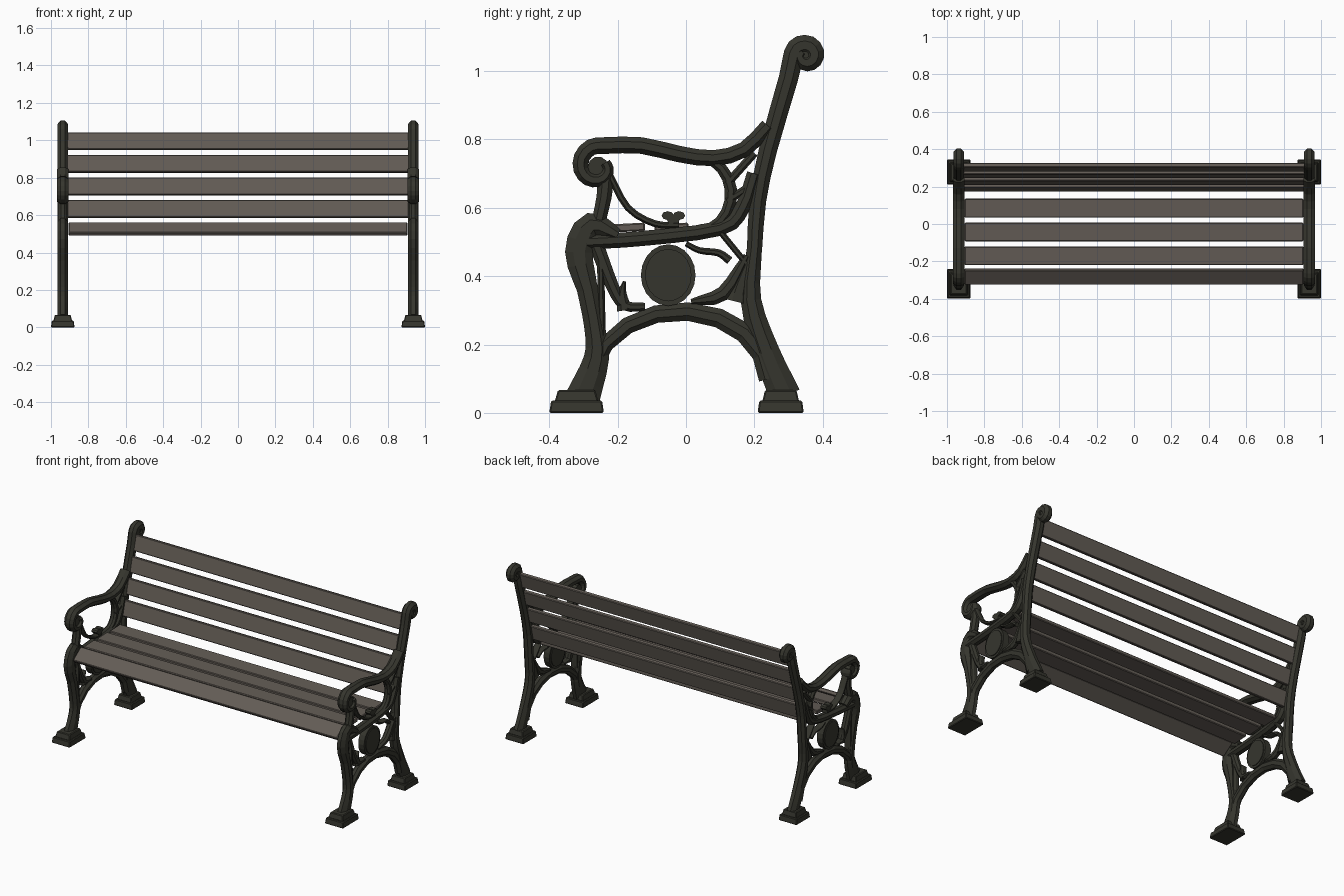
import bpy, bmesh, math
from mathutils import Vector, Matrix

cube = bpy.data.objects.get("Cube")
if cube:
    bpy.data.objects.remove(cube, do_unlink=True)


def material(name, rgb):
    mat = bpy.data.materials.new(name)
    mat.use_nodes = True
    mat.diffuse_color = (*rgb, 1)
    mat.node_tree.nodes["Principled BSDF"].inputs["Base Color"].default_value = (*rgb, 1)
    return mat


IRON = material("dark_iron", (.036, .036, .027))
WOOD = material("weathered_wood", (.125, .108, .092))
FRAME_X = .937


def finish(name, bm, mat):
    bmesh.ops.recalc_face_normals(bm, faces=bm.faces)
    mesh = bpy.data.meshes.new(name)
    bm.to_mesh(mesh)
    bm.free()
    mesh.materials.append(mat)
    obj = bpy.data.objects.new(name, mesh)
    bpy.context.collection.objects.link(obj)
    return obj


def mirrored(obj):
    # The other end frame is a mirror image across x = 0
    obj.modifiers.new("other_side", 'MIRROR').use_axis[0] = True


def arc(center, radii, start, sweep, shrink=1, count=9):
    # Elliptical arc in the y-z plane; shrinking radii make a spiral
    points = []
    for i in range(count):
        t = i / (count - 1)
        angle = math.radians(start + sweep * t)
        scale = 1 + (shrink - 1) * t
        points.append((center[0] + radii[0] * scale * math.cos(angle),
                       center[1] + radii[1] * scale * math.sin(angle)))
    return points


def smooth_path(points, steps):
    # Catmull-Rom curve through the points
    p = [Vector(q) for q in points]
    p = [2 * p[0] - p[1]] + p + [2 * p[-1] - p[-2]]
    out = []
    for a, b, c, d in zip(p, p[1:], p[2:], p[3:]):
        for i in range(steps):
            t = i / steps
            out.append(b + (c - a) * t / 2 + (a - 2.5 * b + 2 * c - d / 2) * t ** 2
                       + (3 * b - a - 3 * c + d) * t ** 3 / 2)
    return out + [p[-2]]


def casting(name, points, start, end, bulge=0, depth=.02, steps=3):
    # Chamfered iron bar: half width runs from start to end, swelling midway
    path = smooth_path(points, steps)
    last = len(path) - 1
    corners = [math.radians(45 * k + 22.5) for k in range(8)]
    round_out = 1 / math.cos(corners[0])
    bm = bmesh.new()
    rings = []
    for i, q in enumerate(path):
        t = i / last
        along = path[min(i + 1, last)] - path[max(i - 1, 0)]
        normal = Vector((-along.y, along.x)).normalized()
        width = start + (end - start) * t + bulge * math.sin(math.pi * t)
        ring = []
        for angle in corners:
            side = q + normal * width * round_out * math.cos(angle)
            x = FRAME_X + depth * round_out * math.sin(angle)
            ring.append(bm.verts.new((x, *side)))
        rings.append(ring)
    for a, b in zip(rings, rings[1:]):
        for k in range(8):
            bm.faces.new((a[k], a[k - 1], b[k - 1], b[k]))
    bm.faces.new(rings[0])
    bm.faces.new(rings[-1])
    mirrored(finish(name, bm, IRON))


def disc(name, center, radii, depth, sides):
    bm = bmesh.new()
    bmesh.ops.create_cone(bm, cap_ends=True, segments=sides, radius1=1, radius2=1, depth=2,
                          matrix=Matrix.Translation((FRAME_X, *center))
                          @ Matrix.Diagonal((depth, *radii, 1))
                          @ Matrix.Rotation(math.pi / 2, 4, 'Y'))
    mirrored(finish(name, bm, IRON))


def box(name, center, size, mat, tilt=0, top=1):
    # Bevelled block, optionally narrower at the top
    bm = bmesh.new()
    bmesh.ops.create_cube(bm, size=1)
    for v in bm.verts:
        if v.co.z > 0:
            v.co.x *= top
            v.co.y *= top
    bm.transform(Matrix.Translation(center) @ Matrix.Rotation(math.radians(tilt), 4, 'X')
                 @ Matrix.Diagonal((*size, 1)))
    bmesh.ops.bevel(bm, geom=bm.edges[:], offset=.004, segments=1, affect='EDGES')
    return finish(name, bm, mat)


# Rear leg and the back post, which rolls over at the top
post_scroll = (.35, 1.045)
casting("rear_leg", [(.29, .05), (.235, .18), (.19, .33), (.2, .48)], .046, .022, depth=.027)
casting("back_post", [(.2, .47), (.21, .62), (.24, .77), (.3, .98)]
        + arc(post_scroll, (.035, .035), 170, -400, shrink=.4),
        start=.022, end=.014, bulge=.012, depth=.027, steps=2)
disc("post_scroll_hub", post_scroll, (.03, .03), depth=.022, sides=10)

# Front leg with a swelling knee that rolls into the seat rail
casting("front_leg", [(-.3, .05), (-.262, .16), (-.267, .25), (-.29, .37)],
        start=.05, end=.031, bulge=-.008, depth=.027)
casting("front_knee", [(-.285, .35), (-.313, .47), (-.275, .55), (-.2, .52)],
        start=.029, end=.018, bulge=.018, depth=.027)
casting("seat_rail", [(-.29, .5), (-.13, .51), (.1, .54), (.165, .6), (.2, .7)],
        start=.022, end=.022, depth=.027)

# Armrest ending in a scroll, and its supports
arm_scroll = (-.257, .72)
casting("armrest", [(.24, .84), (.17, .77), (.08, .745), (-.02, .757), (-.13, .782)]
        + arc(arm_scroll, (.066, .066), 70, 320, shrink=.35),
        start=.022, end=.016, bulge=.005, depth=.032, steps=2)
disc("armrest_scroll_hub", arm_scroll, (.03, .03), depth=.02, sides=10)
casting("armrest_stem", [(-.235, .69), (-.24, .63), (-.26, .54)], .024, .02, depth=.024)
casting("armrest_vine", [(-.225, .7), (-.17, .6), (-.09, .553), (-.02, .55)], .01, .01)
casting("armrest_brace", arc((.04, .64), (.092, .105), 85, -155),
        start=.012, end=.014, bulge=.005, steps=1)
for name, low, high in (("upper", (.12, .67), (.2, .76)), ("lower", (.12, .62), (.2, .67))):
    casting("brace_link_" + name, [low, high], .012, .012)

# Small flower sitting on the rail
for i in range(3):
    petal = arc((-.037, .572), (.019, .01), 30, 240, count=3)[i]
    disc(f"flower_petal_{i + 1}", petal, (.018, .013), depth=.018, sides=8)

# Arch between the legs
casting("leg_arch", arc((-.015, .09), (.26, .207), 168, -165),
        start=.022, end=.032, depth=.024, steps=1)

# Medallion and the foliage around it
for name, scale, depth in (("medallion", 1, .02), ("medallion_boss", .85, .025)):
    disc(name, (-.052, .403), (.08 * scale, .09 * scale), depth, sides=20)
casting("front_foliage", [(-.262, .49), (-.215, .37), (-.18, .315), (-.12, .31)],
        start=.022, end=.012)
casting("front_leaf", [(-.18, .385), (-.187, .35), (-.18, .3)], .004, .022)
casting("front_strut", [(-.25, .46), (-.246, .2)], .01, .012)
casting("rear_foliage", [(.178, .46), (.11, .35), (.015, .325)], .01, .008, bulge=.013)
casting("rear_leaf", [(.18, .44), (.165, .39), (.148, .325)], .006, .036)
casting("rail_leaf", [(0, .495), (.04, .475), (.095, .468), (.128, .445)], .008, .012)
casting("rear_strut", [(.1, .53), (.19, .42)], .009, .009)

# Stepped feet
for name, y, length in (("front", -.32, .16), ("rear", .277, .135)):
    mirrored(box(name + "_foot_base", (FRAME_X, y, .018), (.126, length, .036), IRON, top=.93))
    mirrored(box(name + "_foot_step", (FRAME_X, y, .05), (.1, length * .8, .034), IRON, top=.85))

# Seat slats, the front one tipped over the edge of the rail
box("seat_slat_front", (0, -.28, .526), (1.81, .095, .024), WOOD, tilt=36)
for i in range(3):
    box(f"seat_slat_{i + 1}", (0, -.17 + .1275 * i, .542), (1.81, .1, .024), WOOD, tilt=3)

# Back slats climbing the sloping post
for i in range(4):
    box(f"back_slat_{i + 1}", (0, .195 + .036 * i, .632 + .121 * i), (1.83, .024, .095),
        WOOD, tilt=-14)
